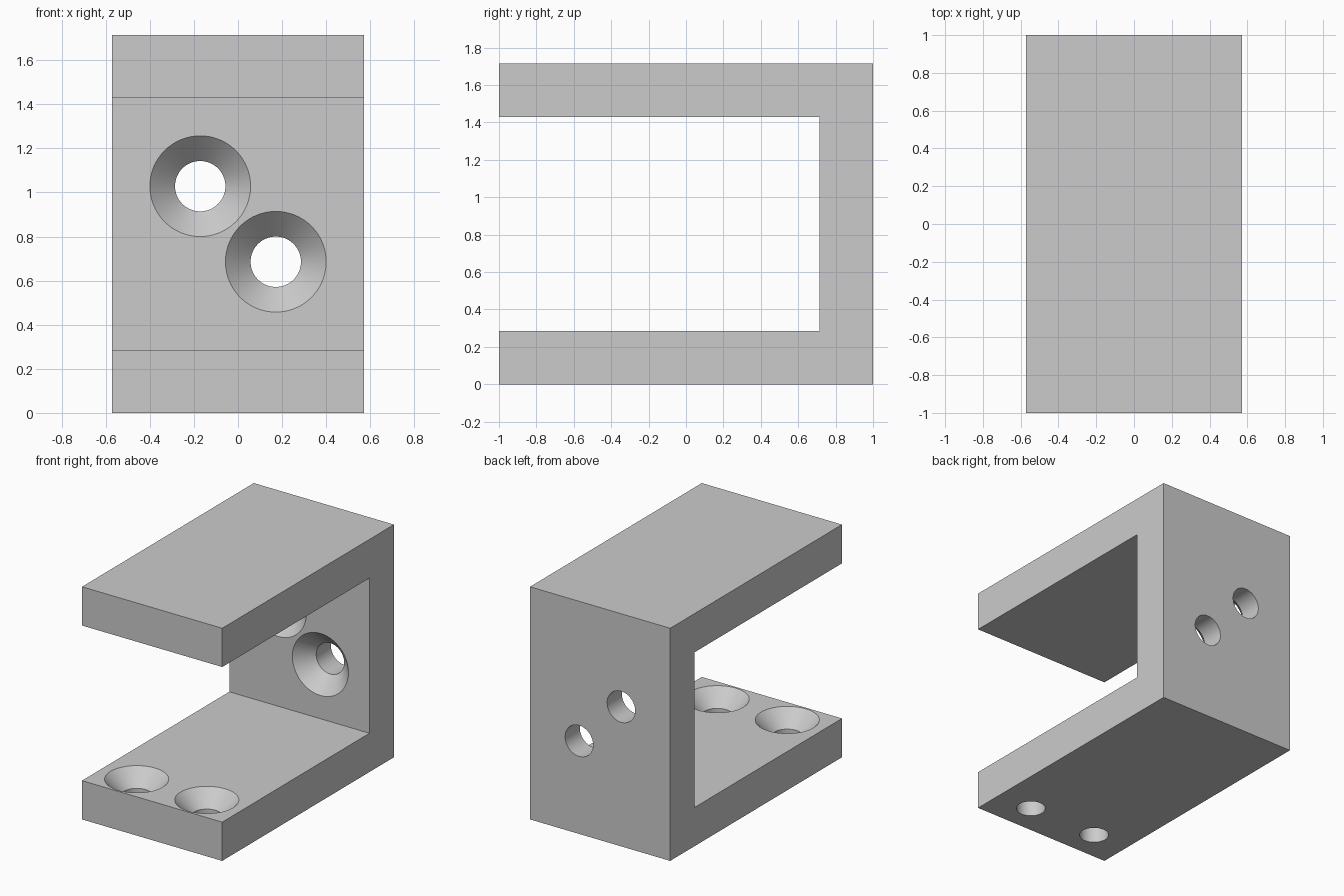
import bpy, bmesh
from math import radians, tau
from mathutils import Matrix, Vector

default = bpy.data.objects.get("Cube")
if default:
    bpy.data.objects.remove(default, do_unlink=True)

MM = 2 / 35                       # the bracket is 35 units long
WIDTH, LENGTH, HEIGHT, THICK = 20 * MM, 35 * MM, 30 * MM, 5 * MM
SINK = 2 * MM                     # countersink depth and flare

grey = bpy.data.materials.new("light grey")
grey.use_nodes = True
grey.diffuse_color = (0.6, 0.6, 0.6, 1)
grey.node_tree.nodes["Principled BSDF"].inputs["Base Color"].default_value = (0.6, 0.6, 0.6, 1)


def add_object(name, bm):
    bmesh.ops.recalc_face_normals(bm, faces=bm.faces)
    mesh = bpy.data.meshes.new(name)
    bm.to_mesh(mesh)
    bm.free()
    mesh.materials.append(grey)
    obj = bpy.data.objects.new(name, mesh)
    bpy.context.collection.objects.link(obj)
    return obj


def screw_cutter(location, rotation, hole):
    """Lathed countersunk screw hole, flaring open along its local +z."""
    wide = hole + SINK
    profile = [(0, -2 * THICK), (hole, -2 * THICK), (hole, -SINK),
               (wide, 0), (wide, SINK), (0, SINK)]
    bm = bmesh.new()
    verts = [bm.verts.new((r, 0, z)) for r, z in profile]
    edges = [bm.edges.new(pair) for pair in zip(verts, verts[1:])]
    bmesh.ops.spin(bm, geom=verts + edges, cent=(0, 0, 0), axis=(0, 0, 1),
                   angle=tau, steps=64)
    bmesh.ops.remove_doubles(bm, verts=bm.verts, dist=1e-5)
    bm.transform(Matrix.Translation(location) @ Matrix.Rotation(radians(rotation), 4, 'X'))
    cutter = add_object("screw_cutter", bm)
    cutter.hide_render = True
    return cutter


# C-shaped body: side profile pushed across the width
front, back, inner = -LENGTH / 2, LENGTH / 2, LENGTH / 2 - THICK
top = HEIGHT - THICK
outline = [(front, 0), (back, 0), (back, HEIGHT), (front, HEIGHT),
           (front, top), (inner, top), (inner, THICK), (front, THICK)]
bm = bmesh.new()
face = bm.faces.new([bm.verts.new((-WIDTH / 2, y, z)) for y, z in outline])
pushed = bmesh.ops.extrude_face_region(bm, geom=[face])["geom"]
bmesh.ops.translate(bm, vec=(WIDTH, 0, 0),
                    verts=[v for v in pushed if isinstance(v, bmesh.types.BMVert)])
bracket = add_object("bracket", bm)

# Screw holes: two in each arm, two diagonal ones in the back wall
cutters = []
for side in (-1, 1):
    x, y = side * 5 * MM, front + 4 * MM
    cutters.append(screw_cutter(Vector((x, y, THICK)), 0, 1.75 * MM))
    cutters.append(screw_cutter(Vector((x, y, top)), 180, 1.75 * MM))
    wall_spot = Vector((side * 3 * MM, inner, HEIGHT / 2 - side * 3 * MM))
    cutters.append(screw_cutter(wall_spot, 90, 2 * MM))

bpy.ops.object.select_all(action='DESELECT')
bracket.select_set(True)
bpy.context.view_layer.objects.active = bracket
for cutter in cutters:
    cut = bracket.modifiers.new("screw hole", 'BOOLEAN')
    cut.operation, cut.solver, cut.object = 'DIFFERENCE', 'EXACT', cutter
    bpy.ops.object.modifier_apply(modifier=cut.name)
    bpy.data.objects.remove(cutter, do_unlink=True)

bpy.ops.object.shade_smooth_by_angle(angle=radians(30))
